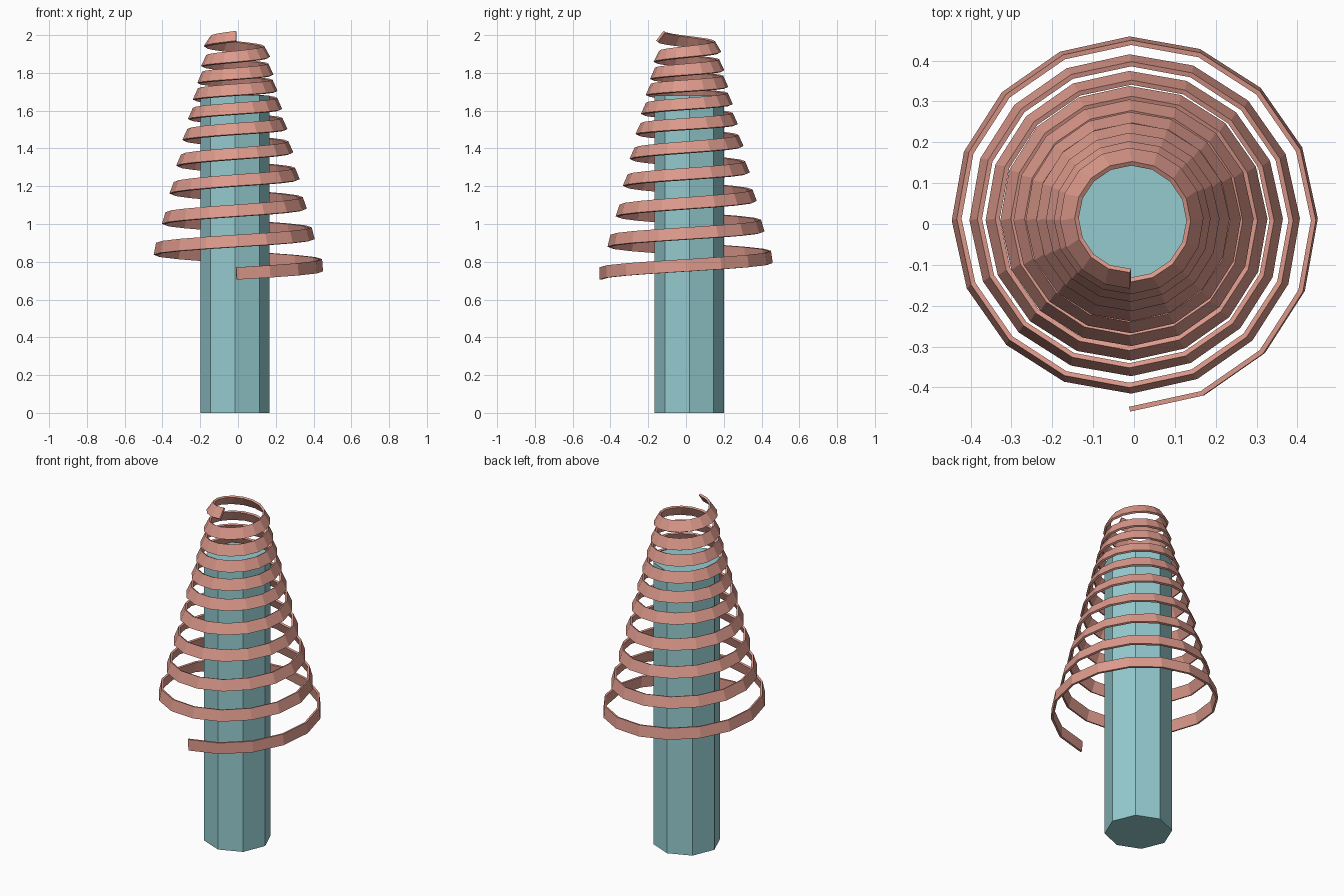
import bpy, bmesh, math
from mathutils import Vector

if "Cube" in bpy.data.objects:
    bpy.data.objects.remove(bpy.data.objects["Cube"])


def material(name, color):
    m = bpy.data.materials.new(name)
    m.diffuse_color = color
    m.use_nodes = True
    m.node_tree.nodes["Principled BSDF"].inputs["Base Color"].default_value = m.diffuse_color
    return m


# Trunk: octagonal post
bpy.ops.mesh.primitive_cylinder_add(vertices=8, radius=0.183, depth=1.68,
                                    location=(-0.0165, 0.0175, 0.84))
trunk = bpy.context.object
trunk.name = "trunk"
# corners on the x and y axes
trunk.data.materials.append(material("trunk_teal", (0.30, 0.60, 0.63, 1)))

# Ribbon: shrinking spiral, 16 segments per turn, 10 turns
STEPS, TURNS = 16, 10
WIDTH, THICK = 0.065, 0.012
CENTRE = Vector((-0.009, 0.011, 0))
R_START, R_END = 0.464, 0.145
# height at every half turn
Z = [0.738, 0.825, 0.91, 0.99, 1.07, 1.15, 1.23, 1.30, 1.372, 1.44, 1.503,
     1.556, 1.61, 1.662, 1.71, 1.753, 1.795, 1.84, 1.885, 1.937, 1.993]


def spiral_point(i):
    t = i / STEPS
    r = R_START * (R_END / R_START) ** (t / TURNS)
    a = math.tau * t - math.pi / 2
    k = min(int(2 * t), len(Z) - 2)
    z = Z[k] + (Z[k + 1] - Z[k]) * (2 * t - k)
    return CENTRE + Vector((r * math.cos(a), r * math.sin(a), z))


points = [spiral_point(i) for i in range(STEPS * TURNS + 1)]
bm = bmesh.new()
rings = []
across = Vector((0, 0, 1))
for i, p in enumerate(points):
    tangent = (points[min(i + 1, len(points) - 1)] - points[max(i - 1, 0)]).normalized()
    # carry the cross-section along with minimum twist, so the ribbon slowly rolls over
    across = (across - tangent * across.dot(tangent)).normalized()
    normal = tangent.cross(across)
    w, n = across * WIDTH / 2, normal * THICK / 2
    rings.append([bm.verts.new(p + o) for o in (w + n, w - n, -w - n, -w + n)])
for a, b in zip(rings, rings[1:]):
    for j in range(4):
        k = (j + 1) % 4
        bm.faces.new((a[j], a[k], b[k], b[j]))
bm.faces.new(rings[0])
bm.faces.new(rings[-1])
bmesh.ops.recalc_face_normals(bm, faces=bm.faces)
mesh = bpy.data.meshes.new("spiral_ribbon")
bm.to_mesh(mesh)
bm.free()
ribbon = bpy.data.objects.new("spiral_ribbon", mesh)
bpy.context.collection.objects.link(ribbon)
mesh.materials.append(material("ribbon_pink", (0.72, 0.32, 0.26, 1)))
